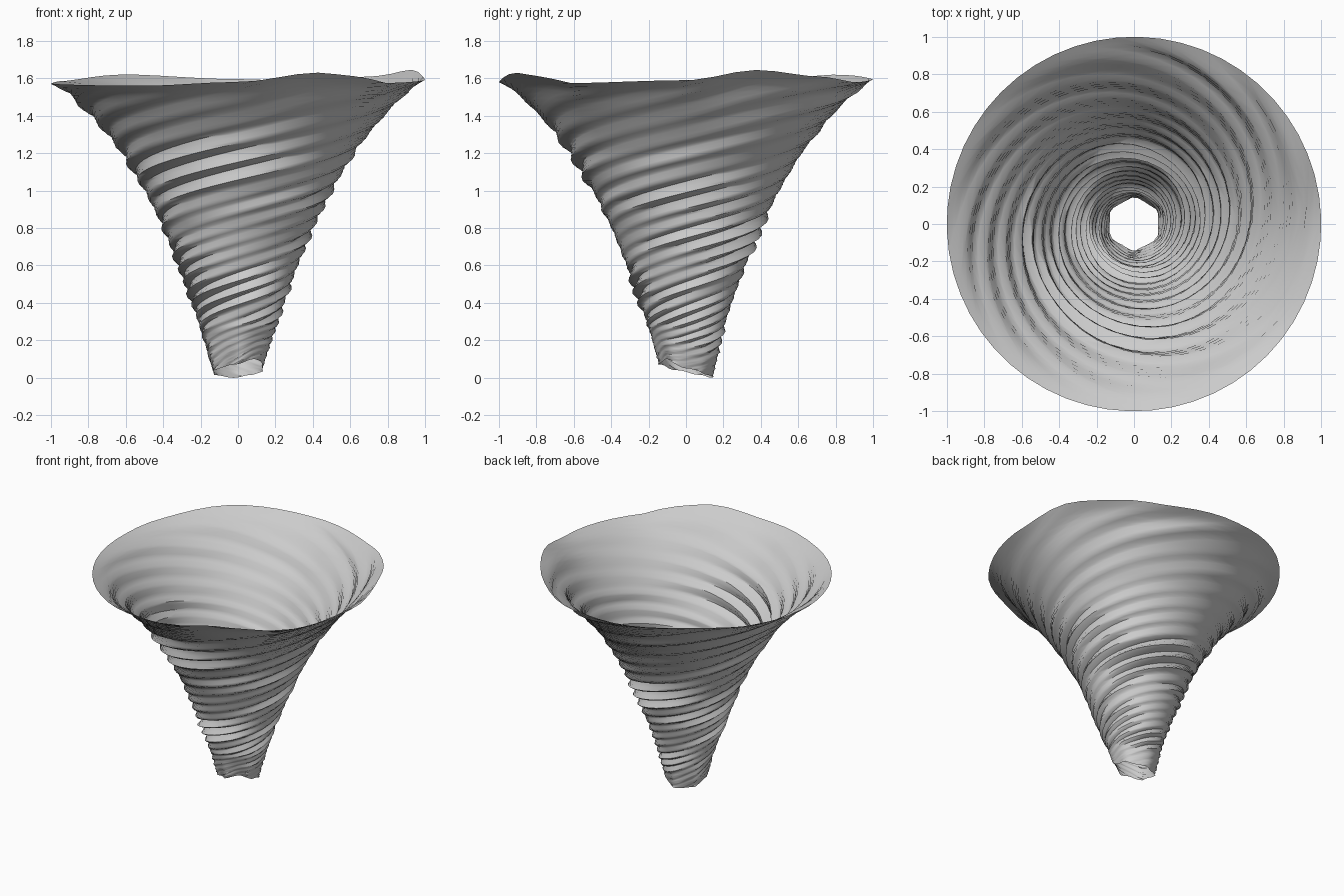
import bpy, bmesh, math, random

if "Cube" in bpy.data.objects:
    bpy.data.objects.remove(bpy.data.objects["Cube"])

random.seed(4)
STARTS, PER, ROWS = 9, 6, 72          # spiral ridges, columns per ridge, rings
COLS = STARTS * PER
TAU = 2 * math.pi

# funnel profile: height, outer radius
PROFILE = [(0, .15), (.1, .172), (.2, .19), (.3, .215), (.4, .248), (.6, .322), (.8, .402),
           (1.0, .502), (1.2, .622), (1.3, .70), (1.4, .785), (1.5, .88), (1.55, .935), (1.59, 1.0)]
# wavy heights around the top rim and the ragged base: angle in degrees, height
RIM = [(0, 1.59), (22, 1.645), (45, 1.61), (65, 1.58), (90, 1.595), (127, 1.62), (160, 1.585),
       (180, 1.57), (240, 1.56), (270, 1.58), (295, 1.63), (310, 1.61), (322, 1.575), (360, 1.59)]
BASE = [(0, .05), (60, .015), (100, 0), (150, .015), (200, .04), (260, .07), (310, .1), (360, .05)]
# one overlapping cloud layer: gentle rise, then a quicker fall
LAYER = [-.5, -.3, -.05, .2, .45, .2]


def interp(table, x, smooth=False):
    for (x0, y0), (x1, y1) in zip(table, table[1:]):
        if x <= x1:
            t = (x - x0) / (x1 - x0)
            if smooth:
                t = t * t * (3 - 2 * t)
            return y0 + (y1 - y0) * t
    return table[-1][1]


# Columns follow the helix so the ridges wind up around the funnel
heights = [1.59 * i / (ROWS - 1) for i in range(ROWS)]
bm = bmesh.new()
rings, twist = [], 0.0
ridge_amp = [random.uniform(.012, .028) for _ in range(STARTS)]
ridge_phase = [random.uniform(0, TAU) for _ in range(STARTS)]
for i, z in enumerate(heights):
    r = interp(PROFILE, z)
    if i:
        twist += (z - heights[i - 1]) / (.05 + .15 * r)
    fade = min(1, .1 + z / .5) * max(0, min(1, (1.59 - z) / .06))
    hexa = max(0, 1 - z / .25)
    top = max(0, (z - 1.25) / .34) ** 2
    low = max(0, 1 - z / .3)
    ring = []
    for j in range(COLS):
        a = TAU * j / COLS + twist
        deg = math.degrees(a) % 360
        k = j // PER
        amp = ridge_amp[k] * (1 + .7 * math.sin(2 * a + ridge_phase[k]))
        rr = r + fade * (amp * LAYER[j % PER] * 1.3 - .004)
        # six-sided section towards the base
        m = (a - math.radians(28)) % (TAU / 6) - math.pi / 6
        rr *= 1 + hexa * (math.cos(math.pi / 6) / math.cos(m) - 1)
        zz = z + top * (interp(RIM, deg, True) - 1.59) + low * interp(BASE, deg, True)
        ring.append(bm.verts.new((rr * math.cos(a), rr * math.sin(a), zz)))
    rings.append(ring)
for lo, hi in zip(rings, rings[1:]):
    for j in range(COLS):
        n = (j + 1) % COLS
        bm.faces.new((lo[j], lo[n], hi[n], hi[j]))
mesh = bpy.data.meshes.new("tornado_funnel")
bm.to_mesh(mesh)
bm.free()
funnel = bpy.data.objects.new("tornado_funnel", mesh)
bpy.context.collection.objects.link(funnel)
bpy.context.view_layer.objects.active = funnel
funnel.select_set(True)
bpy.ops.object.shade_smooth_by_angle(angle=math.radians(50))
